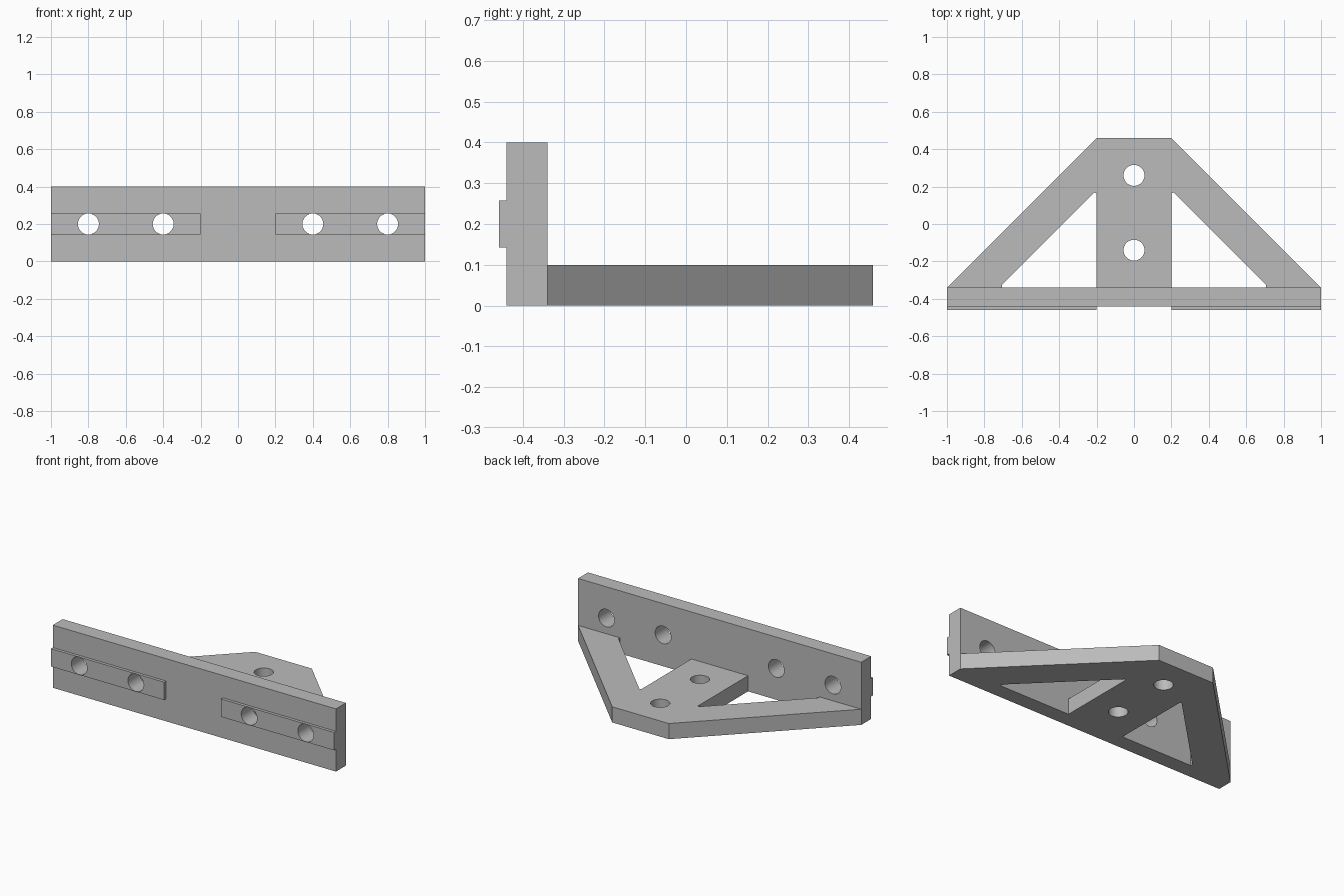
import bpy
import bmesh
from math import radians
from mathutils import Matrix, Vector

cube = bpy.data.objects.get("Cube")
if cube:
    bpy.data.objects.remove(cube, do_unlink=True)

grey = bpy.data.materials.new("plain grey")
grey.use_nodes = True
colour = (0.5, 0.5, 0.5, 1)
grey.diffuse_color = colour
grey.node_tree.nodes["Principled BSDF"].inputs["Base Color"].default_value = colour


def finish(name, bm):
    bmesh.ops.recalc_face_normals(bm, faces=bm.faces)
    mesh = bpy.data.meshes.new(name)
    bm.to_mesh(mesh)
    bm.free()
    mesh.materials.append(grey)
    obj = bpy.data.objects.new(name, mesh)
    bpy.context.collection.objects.link(obj)
    return obj


def box(name, low, high):
    low, high = Vector(low), Vector(high)
    bm = bmesh.new()
    bmesh.ops.create_cube(bm, size=1, matrix=Matrix.Translation((low + high) / 2)
                          @ Matrix.Diagonal((high - low).to_4d()))
    return finish(name, bm)


def prism(name, outline, height):
    bm = bmesh.new()
    face = bm.faces.new([bm.verts.new((x, y, 0)) for x, y in outline])
    new = bmesh.ops.extrude_face_region(bm, geom=[face])["geom"]
    verts = [v for v in new if isinstance(v, bmesh.types.BMVert)]
    bmesh.ops.translate(bm, verts=verts, vec=(0, 0, height))
    return finish(name, bm)


def drill(name, centre, rotation):
    bm = bmesh.new()
    bmesh.ops.create_cone(bm, cap_ends=True, segments=48, radius1=HOLE, radius2=HOLE,
                          depth=0.4, matrix=Matrix.Translation(centre) @ rotation)
    return finish(name, bm)


def combine(target, tool, operation):
    tool.hide_render = True
    mod = target.modifiers.new(operation.lower(), 'BOOLEAN')
    mod.operation, mod.object, mod.solver = operation, tool, 'EXACT'
    bpy.context.view_layer.objects.active = target
    bpy.ops.object.modifier_apply(modifier=mod.name)
    bpy.data.objects.remove(tool, do_unlink=True)


HOLE = 0.056
BACK, FRONT, TIP = -0.34, -0.44, 0.459

# Upright mounting plate
bracket = box("bracket", (-1, FRONT, 0), (1, BACK, 0.4))

# Flat base: central strip and two diagonal braces, feet sunk into the plate
half = [(0.2, TIP), (1, BACK), (0.97, -0.37), (0.705, -0.37), (0.705, -0.325),
        (0.212, 0.168), (0.2, 0.165), (0.2, -0.37)]
outline = half + [(-x, y) for x, y in reversed(half)]
combine(bracket, prism("base", outline, 0.1), 'UNION')

# Locating rails on the front of the plate
for a, b in ((-1, -0.2), (0.2, 1)):
    combine(bracket, box("rail", (a, -TIP, 0.143), (b, FRONT + 0.03, 0.257)), 'UNION')

# Screw holes through the plate and the base
for x in (-0.8, -0.4, 0.4, 0.8):
    combine(bracket, drill("plate_hole", (x, -0.4, 0.2),
                           Matrix.Rotation(radians(90), 4, 'X')), 'DIFFERENCE')
for y in (-0.14, 0.26):
    combine(bracket, drill("base_hole", (0, y, 0.05), Matrix.Identity(4)), 'DIFFERENCE')

# Smooth hole walls, sharp edges
bpy.ops.object.select_all(action='DESELECT')
bracket.select_set(True)
bpy.context.view_layer.objects.active = bracket
bpy.ops.object.shade_smooth_by_angle(angle=radians(30))
